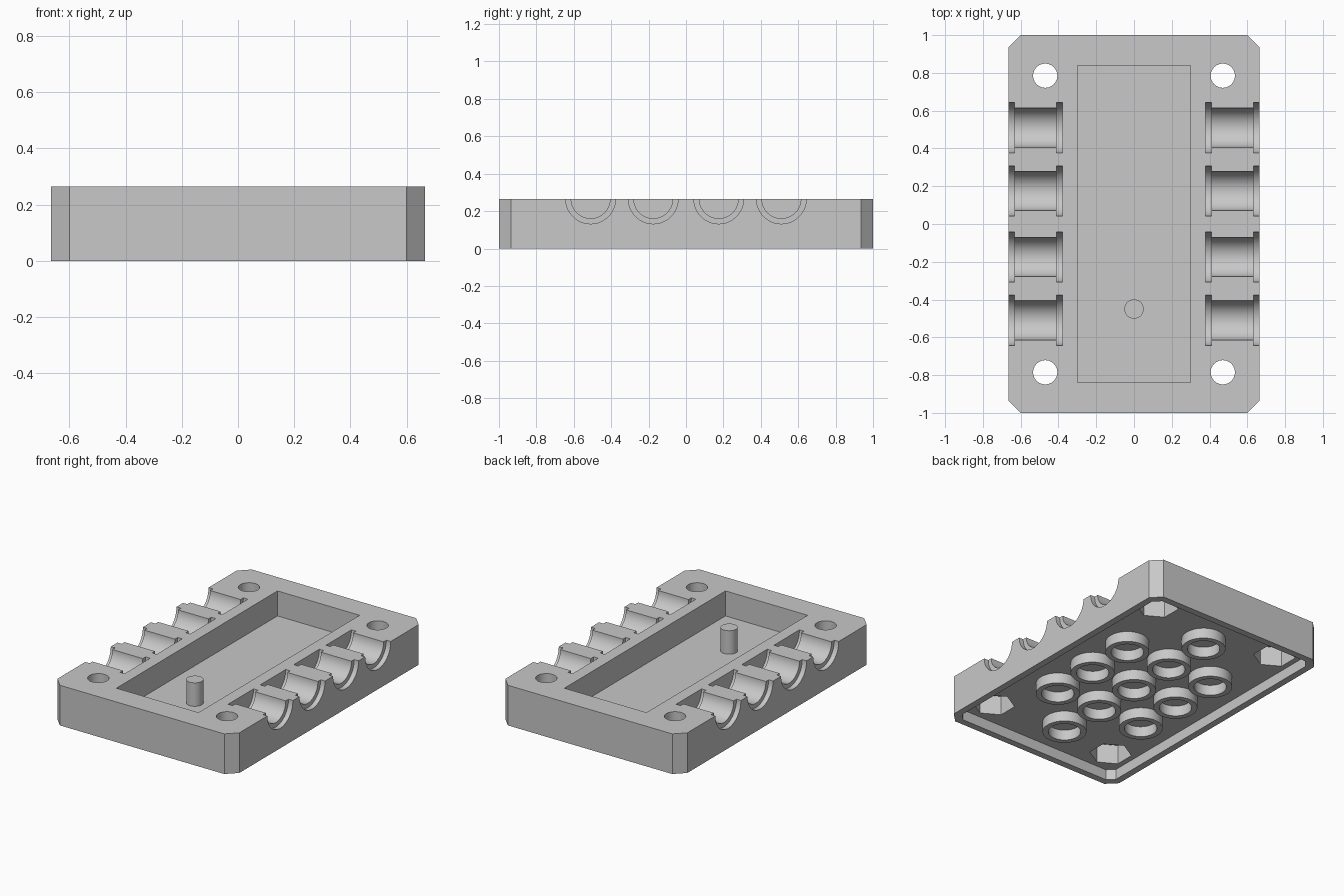
import bpy, bmesh, math
from mathutils import Matrix, Vector

cube = bpy.data.objects.get("Cube")
if cube:
    bpy.data.objects.remove(cube, do_unlink=True)

HEIGHT = 0.265
HOLLOW = 0.07        # depth of the underside recess
FLOOR = 0.1          # height of the top pocket floor
WALL = 0.046
PITCH = 1 / 3

grey = bpy.data.materials.new("plain grey")
grey.use_nodes = True
colour = (0.58, 0.58, 0.58, 1)
grey.diffuse_color = colour
grey.node_tree.nodes["Principled BSDF"].inputs["Base Color"].default_value = colour


def finish(name, bm):
    bmesh.ops.recalc_face_normals(bm, faces=bm.faces)
    mesh = bpy.data.meshes.new(name)
    bm.to_mesh(mesh)
    bm.free()
    mesh.materials.append(grey)
    obj = bpy.data.objects.new(name, mesh)
    bpy.context.collection.objects.link(obj)
    return obj


def prism(name, outline, z0, z1):
    """Extrude a flat outline from z0 to z1."""
    bm = bmesh.new()
    face = bm.faces.new([bm.verts.new((x, y, z0)) for x, y in outline])
    top = bmesh.ops.extrude_face_region(bm, geom=[face])["geom"]
    verts = [v for v in top if isinstance(v, bmesh.types.BMVert)]
    bmesh.ops.translate(bm, verts=verts, vec=(0, 0, z1 - z0))
    return finish(name, bm)


def chamfered(hx, hy, c):
    return [(hx, c - hy), (hx, hy - c), (hx - c, hy), (c - hx, hy),
            (-hx, hy - c), (-hx, c - hy), (c - hx, -hy), (hx - c, -hy)]


def ngon(x, y, r, sides, turn=0.0):
    angles = [turn + math.tau * i / sides for i in range(sides)]
    return [(x + r * math.cos(a), y + r * math.sin(a)) for a in angles]


def lathe(name, profile, matrix, closed=False, sides=64):
    """Revolve (radius, height) points about z, then place by matrix."""
    bm = bmesh.new()
    rings = [[bm.verts.new((x, y, h)) for x, y in ngon(0, 0, r, sides)]
             for r, h in profile]
    pairs = list(zip(rings, rings[1:]))
    if closed:
        pairs.append((rings[-1], rings[0]))
    else:
        bm.faces.new(rings[0])
        bm.faces.new(rings[-1])
    for a, b in pairs:
        for i in range(sides):
            j = (i + 1) % sides
            bm.faces.new((a[i], a[j], b[j], b[i]))
    bm.transform(matrix)
    return finish(name, bm)


def cut(target, cutter):
    mod = target.modifiers.new("cut", "BOOLEAN")
    mod.operation = "DIFFERENCE"
    mod.solver = "EXACT"
    mod.object = cutter
    bpy.context.view_layer.update()
    graph = bpy.context.evaluated_depsgraph_get()
    mesh = bpy.data.meshes.new_from_object(target.evaluated_get(graph))
    target.modifiers.clear()
    target.data = mesh
    bpy.data.objects.remove(cutter, do_unlink=True)


def smooth(obj):
    bpy.ops.object.select_all(action="DESELECT")
    obj.select_set(True)
    bpy.context.view_layer.objects.active = obj
    bpy.ops.object.shade_smooth_by_angle(angle=math.radians(30))


# Main block with top pocket and hollow underside
body = prism("body", chamfered(0.665, 1.0, 0.065), 0, HEIGHT)
cut(body, prism("hollow_cutter",
                chamfered(0.665 - WALL, 1 - WALL, 0.045), -0.1, HOLLOW))
cut(body, prism("pocket_cutter",
                [(-0.3, -0.84), (0.3, -0.84), (0.3, 0.84), (-0.3, 0.84)],
                FLOOR, HEIGHT + 0.1))

# Corner bolt holes with hexagonal nut recesses beneath
for x in (-0.47, 0.47):
    for y in (-0.785, 0.785):
        cut(body, prism("nut_cutter", ngon(x, y, 0.13, 6, math.pi / 2), 0.01, 0.2))
        cut(body, prism("bolt_cutter", ngon(x, y, 0.064, 48), 0.1, 0.4))

# Flanged half-round cradles along both sides
cradle = [(0.133, 0.378), (0.133, 0.411), (0.104, 0.411),
          (0.104, 0.633), (0.133, 0.633), (0.133, 0.72)]
for side in (-1, 1):
    for y in (-0.51, -0.175, 0.175, 0.51):
        place = (Matrix.Translation(Vector((0, y, HEIGHT)))
                 @ Matrix.Rotation(side * math.pi / 2, 4, "Y"))
        cut(body, lathe("cradle_cutter", cradle, place))
smooth(body)

# Locating pin standing in the pocket
pin = prism("locating_pin", ngon(0, -0.45, 0.051, 48), FLOOR - 0.01, HEIGHT - 0.01)
smooth(pin)

# Underside tubes, leaving out the four corners of the grid
ring = [(0.1, 0), (0.135, 0), (0.135, HOLLOW + 0.005), (0.1, HOLLOW + 0.005)]
for col in (-1, 0, 1):
    reach = 2 if col == 0 else 1
    for row in range(-reach, reach + 1):
        place = Matrix.Translation(Vector((col * PITCH, row * PITCH, 0)))
        smooth(lathe("underside_tube", ring, place, closed=True))
